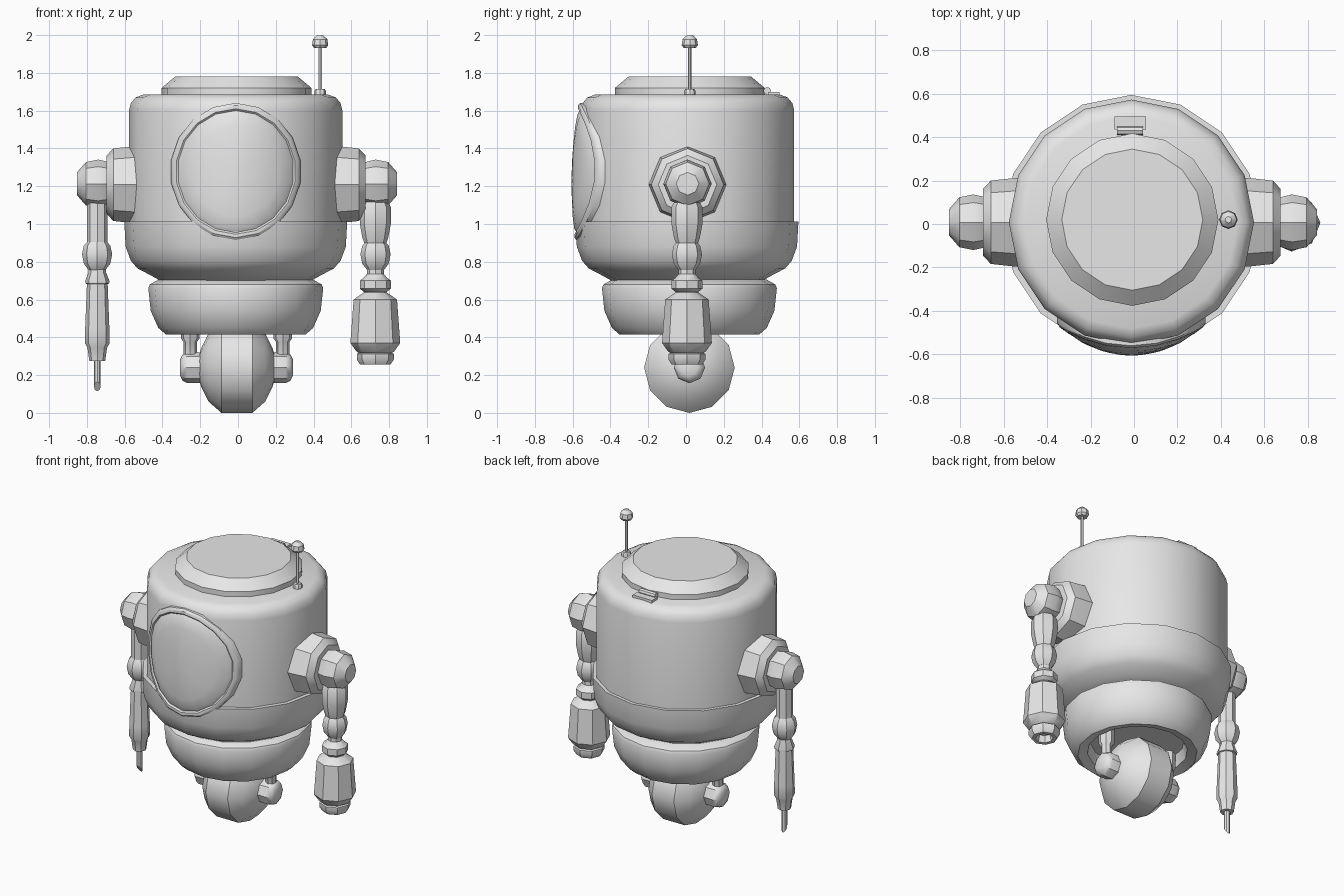
import bpy, bmesh, math
from mathutils import Vector

if "Cube" in bpy.data.objects:
    bpy.data.objects.remove(bpy.data.objects["Cube"])

grey = bpy.data.materials.new("plain_grey")
grey.diffuse_color = (0.8, 0.8, 0.8, 1)
grey.use_nodes = True
grey.node_tree.nodes["Principled BSDF"].inputs["Base Color"].default_value = grey.diffuse_color
CX, CY = -0.012, 0.008          # body axis


def finish(name, bm, angle=35):
    bmesh.ops.remove_doubles(bm, verts=bm.verts, dist=1e-5)
    bmesh.ops.recalc_face_normals(bm, faces=bm.faces)
    me = bpy.data.meshes.new(name)
    bm.to_mesh(me)
    bm.free()
    me.materials.append(grey)
    me.shade_smooth()
    me.set_sharp_from_angle(angle=math.radians(angle))
    ob = bpy.data.objects.new(name, me)
    bpy.context.collection.objects.link(ob)
    return ob


def skin(bm, rings, cap=True):
    n = len(rings[0])
    for a, b in zip(rings, rings[1:]):
        for i in range(n):
            j = (i + 1) % n
            bm.faces.new((a[i], a[j], b[j], b[i]))
    if cap:
        bm.faces.new(rings[0])
        bm.faces.new(rings[-1])


def lathe(name, profile, origin=(0, 0, 0), n=16, axis='Z', sign=1):
    """Revolve (radius, height) pairs; one vertex always lies on the side axis."""
    bm = bmesh.new()
    o = Vector(origin)
    rings = []
    for r, h in profile:
        ring = []
        for i in range(n):
            a = 2 * math.pi * i / n + math.pi / 2
            u, v = r * math.cos(a), r * math.sin(a)
            p = Vector((u, v, h)) if axis == 'Z' else Vector((sign * h, u, v))
            ring.append(bm.verts.new(o + p))
        rings.append(ring)
    skin(bm, rings)
    return finish(name, bm)


def box(name, lo, hi):
    bm = bmesh.new()
    bmesh.ops.create_cube(bm, size=1)
    for v in bm.verts:
        v.co = [(l + h) / 2 + c * (h - l) for l, h, c in zip(lo, hi, v.co)]
    return finish(name, bm)


# Body shells
lathe("upper_body", [(.565, .95), (.565, 1.60), (.555, 1.64), (.53, 1.67), (.49, 1.685)], (CX, CY, 0))
lathe("lower_body", [(.40, .70), (.45, .728), (.52, .765), (.555, .805), (.583, .88),
                     (.59, 1.012), (.55, 1.012)], (CX, .005, 0))
# Waist with a hollow underside
lathe("waist", [(.29, .50), (.31, .43), (.37, .415), (.41, .45), (.45, .54), (.463, .66),
                (.455, .68), (.41, .705)], (CX, .018, 0))
# Top hatch and its hinge
lathe("hatch", [(.397, 1.67), (.397, 1.72), (.325, 1.78)], (-.008, .02, 0))
box("hinge_plate", (-.09, .435, 1.68), (.055, .495, 1.70))
lathe("hinge_barrel", [(.02, -.06), (.02, .06)], (-.018, .43, 1.705), 8, 'X')
# Antenna
lathe("antenna_base", [(.03, 1.67), (.03, 1.705), (.024, 1.715)], (.435, .02, 0), 8)
lathe("antenna_rod", [(.01, 1.70), (.01, 1.95)], (.435, .02, 0), 6)
lathe("antenna_tip", [(.033, 1.933), (.043, 1.947), (.038, 1.978), (.015, 2.0)], (.435, .02, 0), 8)

# Window: frame and domed glass, both wrapped round the body
WZ = 1.278


def wrapped(bm, rho, off, n):
    ring = []
    for i in range(n):
        a = 2 * math.pi * (i + .5) / n
        x = rho * math.cos(a)
        y = -(math.sqrt(.565 ** 2 - x * x) + off - .01 * math.sin(a) * rho / .347)
        ring.append(bm.verts.new((CX + x, CY + y, WZ + 1.045 * rho * math.sin(a))))
    return ring


bm = bmesh.new()
section = [(.347, -.03), (.347, .014), (.335, .024), (.318, .024), (.307, .012), (.307, -.03)]
skin(bm, [wrapped(bm, r, o, 18) for r, o in section + section[:1]], False)
finish("window_frame", bm)

bm = bmesh.new()
glass = [(.309, -.03), (.309, .014), (.29, .026), (.23, .036), (.15, .043), (.07, .047), (.01, .048)]
skin(bm, [wrapped(bm, r, o, 18) for r, o in glass])
finish("window_glass", bm)

# Wheel with side hubs and struts
WY, WHZ = .018, .24
lathe("wheel", [(.03, -.21), (.10, -.19), (.18, -.15), (.24, -.082), (.24, .082), (.18, .15),
                (.10, .19), (.03, .21)], (-.006, WY, WHZ), 12, 'X')
for side, s in (("left", -1), ("right", 1)):
    lathe("hub_" + side, [(.08, .17), (.083, .26), (.07, .285), (.045, .298)],
          (-.008, WY, WHZ), 8, 'X', s)
    lathe("strut_" + side, [(.035, .25), (.035, .375), (.05, .395), (.05, .50)],
          (-.008 + s * .245, WY, 0), 8)
    # Shoulder sockets and balls
    lathe("shoulder_socket_" + side, [(.205, .44), (.205, .53), (.192, .65), (.155, .685)],
          (-.01, .008, 1.208), 8, 'X', s)
    lathe("shoulder_ball_" + side, [(.10, .65), (.118, .69), (.128, .735), (.115, .80), (.06, .848)],
          (-.005, .008, 1.213), 8, 'X', s)
    # Elbow joints
    lathe("elbow_" + side, [(.045, .757), (.07, .79), (.08, .84), (.07, .885), (.045, .915)],
          (s * .737 - .009, .005, 0), 8)

# Left arm: slim tool
L = (-.745, .005, 0)
lathe("upper_arm_left", [(.054, .88), (.054, 1.15)], L, 8)
lathe("forearm_left", [(.042, .275), (.052, .345), (.066, .37), (.064, .45), (.055, .682), (.063, .685),
                       (.064, .70), (.046, .745), (.046, .78)], L, 8)
pin = lathe("pin_left", [(.018, .14), (.018, .30)], L, 8)
for v in pin.data.vertices:      # slanted point towards the back
    if v.co.z < .2:
        v.co.z = .14 - 1.4 * (v.co.y - L[1])

# Right arm: canister tool
R = (.727, .005, 0)
lathe("upper_arm_right", [(.055, .89), (.068, .925), (.082, 1.0), (.082, 1.09), (.06, 1.13)], R, 8)
lathe("wrist_right", [(.06, .60), (.06, .64), (.082, .658), (.082, .70), (.062, .715),
                      (.045, .735), (.045, .79)], R, 8)
lathe("canister_right", [(.075, .31), (.10, .325), (.132, .37), (.115, .60), (.06, .638)], R, 8)
lathe("nozzle_right", [(.045, .30), (.055, .255), (.08, .255), (.098, .282), (.098, .312),
                       (.075, .325), (.075, .34)], R, 8)
